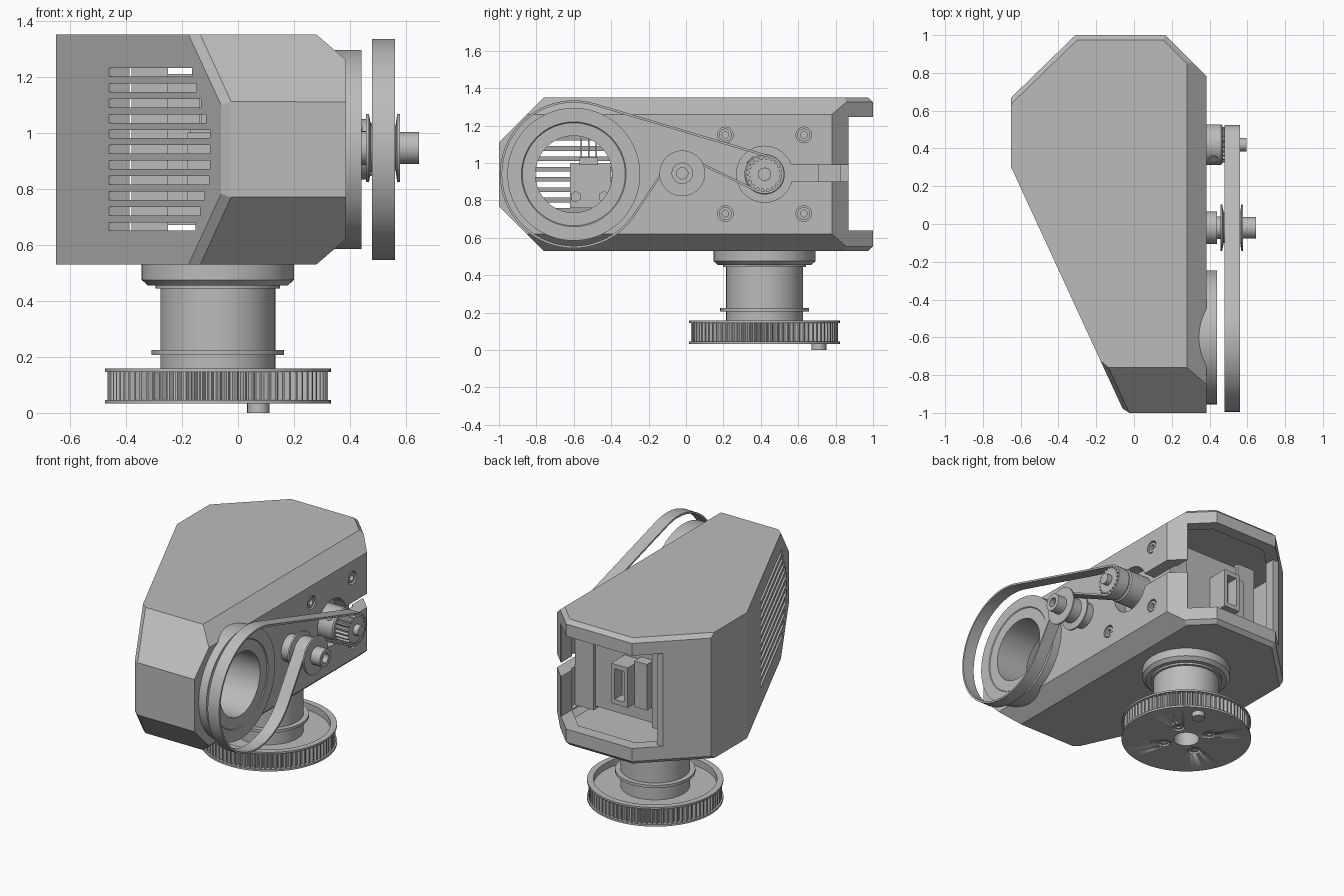
import bpy, bmesh, math
from math import pi, cos, sin
from mathutils import Vector, Matrix

if "Cube" in bpy.data.objects:
    bpy.data.objects.remove(bpy.data.objects["Cube"])

grey = bpy.data.materials.new("machine grey")
grey.use_nodes = True
COLOR = (0.5, 0.5, 0.5, 1)
grey.diffuse_color = COLOR
grey.node_tree.nodes["Principled BSDF"].inputs["Base Color"].default_value = COLOR

ALONG_X = Matrix.Rotation(pi / 2, 4, "Y")   # local z becomes +x
UP = Matrix.Identity(4)


def make(name, bm, smooth=False):
    bmesh.ops.recalc_face_normals(bm, faces=bm.faces)
    mesh = bpy.data.meshes.new(name)
    bm.to_mesh(mesh)
    bm.free()
    mesh.materials.append(grey)
    ob = bpy.data.objects.new(name, mesh)
    bpy.context.collection.objects.link(ob)
    bpy.ops.object.select_all(action="DESELECT")
    ob.select_set(True)
    bpy.context.view_layer.objects.active = ob
    if smooth:
        bpy.ops.object.shade_smooth_by_angle(angle=math.radians(30))
    return ob


def box(name, lo, hi, turn=0.0):
    lo, hi = Vector(lo), Vector(hi)
    bm = bmesh.new()
    m = Matrix.Translation((lo + hi) / 2) @ Matrix.Rotation(turn, 4, "Z") @ Matrix.Diagonal((*(hi - lo), 1))
    bmesh.ops.create_cube(bm, size=1, matrix=m)
    return make(name, bm)


def lathe(name, profile, at, axis=UP, closed=False, steps=64):
    """Spin (radius, height) points about the part's axis."""
    bm = bmesh.new()
    vs = [bm.verts.new((r, 0, h)) for r, h in profile]
    es = [bm.edges.new(p) for p in zip(vs, vs[1:] + vs[:1] if closed else vs[1:])]
    bmesh.ops.spin(bm, geom=vs + es, cent=(0, 0, 0), axis=(0, 0, 1), angle=2 * pi, steps=steps)
    bmesh.ops.remove_doubles(bm, verts=bm.verts, dist=1e-5)
    bm.transform(Matrix.Translation(at) @ axis)
    return make(name, bm, True)


def rod(name, r, h0, h1, at, axis=UP, steps=48):
    return lathe(name, [(0, h0), (r, h0), (r, h1), (0, h1)], at, axis, steps=steps)


def gear(name, teeth, root, tip, inner, h0, h1, at, axis=UP):
    bm = bmesh.new()
    n = teeth * 4
    loops = []
    for inside, h in ((0, h0), (0, h1), (1, h1), (1, h0)):
        loop = []
        for i in range(n):
            r = inner if inside else (tip if i % 4 < 2 else root)
            a = 2 * pi * i / n
            loop.append(bm.verts.new((r * cos(a), r * sin(a), h)))
        loops.append(loop)
    for a, b in zip(loops, loops[1:] + loops[:1]):
        for i in range(n):
            j = (i + 1) % n
            bm.faces.new((a[i], a[j], b[j], b[i]))
    bm.transform(Matrix.Translation(at) @ axis)
    return make(name, bm)


def cut(target, cutter):
    mod = target.modifiers.new("cut", "BOOLEAN")
    mod.operation, mod.solver, mod.object = "DIFFERENCE", "EXACT", cutter
    with bpy.context.temp_override(object=target, active_object=target):
        bpy.ops.object.modifier_apply(modifier=mod.name)
    bpy.data.objects.remove(cutter)


# Housing: a convex body sliced from a block by planes (point, outward normal)
PLANES = [
    ((0, 0, 1.35), (0, 0, 1)), ((0, 0, 0.53), (0, 0, -1)),
    ((0.385, 0, 0), (1, 0, 0)), ((-0.65, 0, 0), (-1, 0, 0)),
    ((0, 1, 0), (0, 1, 0)), ((0, -1, 0), (0, -1, 0)),
    ((0.385, 0.78, 0), (1, 1, 0)), ((-0.31, 1, 0), (-0.33, 0.34, 0)),
    ((-0.65, 0.3, 0), (-1.3, -0.6, 0)),
    ((0, -1, 1.11), (0, -1, 1)), ((0, -1, 0.77), (0, -1, -1)),
    ((0.385, 0, 1.26), (0.09, 0, 0.105)), ((0.385, 0, 0.62), (0.09, 0, -0.105)),
]


def body(name, inset, bevel=0.0):
    bm = bmesh.new()
    bmesh.ops.create_cube(bm, size=6)
    for point, normal in PLANES:
        n = Vector(normal).normalized()
        res = bmesh.ops.bisect_plane(bm, geom=bm.verts[:] + bm.edges[:] + bm.faces[:],
                                     plane_co=Vector(point) - n * inset, plane_no=n, clear_outer=True)
        rim = [g for g in res["geom_cut"] if isinstance(g, bmesh.types.BMEdge)]
        bmesh.ops.contextual_create(bm, geom=rim)
    bmesh.ops.recalc_face_normals(bm, faces=bm.faces)
    if bevel:
        picked = []
        for e in bm.edges:
            a, b = sorted((f.normal for f in e.link_faces), key=lambda v: abs(v.z))
            back_rim = abs(b.z) > 0.9 and a.y > 0.3
            front_left = any(v.x < -0.8 and v.y < -0.3 for v in (a, b)) and min(a.y, b.y) < -0.6
            if back_rim or front_left:
                picked.append(e)
        bmesh.ops.bevel(bm, geom=picked, offset=bevel, segments=1, affect="EDGES")
    return make(name, bm)


housing = body("housing", 0, 0.025)
cut(housing, body("cavity", 0.08))
cut(housing, box("rear_opening", (-1, 0.87, 0.64), (1, 1.2, 1.245)))
cut(housing, box("rear_throat", (-0.4, 0.6, 0.64), (0.29, 1.2, 1.245)))
cut(housing, box("shaft_slot", (0.25, 0.42, 0.9), (0.5, 1.1, 0.99)))

MOTOR = Vector((0, 0.42, 0.94))
WHEEL = Vector((0, -0.6, 0.94))
IDLER = Vector((0, -0.02, 0.945))
cut(housing, rod("shaft_hole", 0.15, 0.28, 0.5, MOTOR, ALONG_X))
cut(housing, rod("wheel_hole", 0.3, 0.2, 0.5, WHEEL, ALONG_X))

# Cooling slots through the slanted side
along = Vector((0.6, -1.3))
for i in range(11):
    z = 0.665 + 0.055 * i
    x0, x1 = -0.46, -0.1 - 0.3 * max(0, abs(z - 0.92) - 0.08)
    x = (x0 + x1) / 2
    y = 0.3 - (x + 0.65) * 1.3 / 0.6
    half = (x1 - x0) / 0.6 * along.length / 2
    cut(housing, box("vent", (x - half, y - 0.15, z - 0.015), (x + half, y + 0.15, z + 0.015),
                     math.atan2(along.y, along.x)))

# Motor mounting screws, sunk flush in the side
for y in (0.21, 0.63):
    for z in (0.73, 1.15):
        spot = (0, y, z)
        cut(housing, rod("bore", 0.042, 0.35, 0.45, spot, ALONG_X, 24))
        lathe("mounting_screw", [(0, 0.35), (0.034, 0.35), (0.034, 0.38), (0.018, 0.38),
                                 (0.018, 0.36), (0, 0.36)], spot, ALONG_X, steps=24)

# Motor with end caps and a cable socket
box("motor_core", (-0.25, 0.15, 0.67), (0.17, 0.69, 1.21))
box("motor_front_cap", (0.17, 0.13, 0.65), (0.305, 0.71, 1.23))
box("motor_rear_cap", (-0.38, 0.13, 0.65), (-0.25, 0.71, 1.23))
socket = box("cable_socket", (-0.16, 0.68, 0.8), (-0.04, 0.83, 1.06))
cut(socket, box("socket_mouth", (-0.135, 0.75, 0.83), (-0.065, 0.9, 1.03)))
box("socket_base", (-0.25, 0.68, 0.78), (-0.16, 0.76, 1.08))

# Sensor block inside the big wheel
box("sensor_block", (-0.18, -0.62, 0.76), (-0.1, -0.4, 1.0))
box("sensor_head", (-0.17, -0.57, 0.99), (-0.08, -0.47, 1.03))
for y in (-0.56, -0.52, -0.48):
    box("sensor_pin", (-0.14, y - 0.005, 1.03), (-0.13, y + 0.005, 1.13))
for y in (-0.59, -0.44):
    rod("sensor_screw", 0.03, -0.1, -0.08, (0, y, 0.82), ALONG_X, 6)

# Big output wheel
lathe("output_wheel", [(0.205, 0.2), (0.31, 0.2), (0.31, 0.3), (0.355, 0.3), (0.355, 0.44),
                       (0.28, 0.44), (0.275, 0.435), (0.205, 0.435)], WHEEL, ALONG_X, True, 96)

# Idler roller
lathe("idler", [(0, 0.37), (0.085, 0.37), (0.085, 0.44), (0.06, 0.44), (0.06, 0.457), (0.122, 0.457),
                (0.122, 0.467), (0.08, 0.475), (0.08, 0.562), (0.122, 0.568), (0.122, 0.578),
                (0.057, 0.578), (0.057, 0.645), (0.03, 0.645), (0.03, 0.61), (0, 0.61)], IDLER, ALONG_X)

# Motor pulley
lathe("pulley_collar", [(0, 0.3), (0.108, 0.3), (0.108, 0.46), (0.1, 0.468), (0, 0.468)], MOTOR, ALONG_X)
rod("motor_shaft", 0.035, 0.46, 0.595, MOTOR, ALONG_X, 32)
gear("motor_pulley", 20, 0.08, 0.094, 0.035, 0.465, 0.56, MOTOR, ALONG_X)
lathe("collar_screw", [(0, 0), (0.025, 0), (0.025, 0.112), (0, 0.112)], MOTOR + Vector((0.42, 0, 0)),
      Matrix.Rotation(pi / 4, 4, "X"), steps=16)


# Belt: arcs around signed circles joined by their common tangents
def belt(name, circles, x0, x1, thick):
    k = len(circles)
    leave = []
    for i in range(k):
        (c1, r1), (c2, r2) = circles[i], circles[(i + 1) % k]
        d = c2 - c1
        leave.append(math.atan2(d.z, d.y) - math.acos((r1 - r2) / d.length))
    path = []
    for i, (c, r) in enumerate(circles):
        a, b = leave[i - 1], leave[i]
        sweep = (b - a) % (2 * pi) if r > 0 else -((a - b) % (2 * pi))
        n = max(8, int(abs(sweep) * 14))
        for j in range(n + 1):
            t = a + sweep * j / n
            out = Vector((0, cos(t), sin(t)))
            path.append((c + out * r, out))
    bm = bmesh.new()
    rings = [[bm.verts.new(p - o * t + Vector((x, 0, 0)))
              for x, t in ((x0, 0), (x1, 0), (x1, thick), (x0, thick))] for p, o in path]
    for a, b in zip(rings, rings[1:] + rings[:1]):
        for j in range(4):
            bm.faces.new((a[j], a[j - 1], b[j - 1], b[j]))
    return make(name, bm, True)


belt("belt", [(WHEEL, 0.395), (IDLER, -0.085), (MOTOR, 0.104)], 0.478, 0.56, 0.012)

# Lower column and its large toothed pulley
BASE = Vector((-0.072, 0.42, 0))
lathe("column", [(0.08, 0.1), (0.205, 0.1), (0.205, 0.207), (0.237, 0.207), (0.237, 0.225),
                 (0.205, 0.225), (0.205, 0.443), (0.222, 0.443), (0.222, 0.455), (0.25, 0.455),
                 (0.272, 0.475), (0.272, 0.54), (0.08, 0.54)], BASE, UP, True, 96)
base = lathe("base_pulley", [(0.08, 0.033), (0.403, 0.033), (0.403, 0.046), (0.375, 0.046), (0.375, 0.146),
                             (0.403, 0.146), (0.403, 0.158), (0.365, 0.158), (0.365, 0.115), (0.08, 0.115)],
             BASE, UP, True, 96)
gear("base_teeth", 80, 0.376, 0.394, 0.37, 0.046, 0.146, BASE)
for i in range(4):
    a = pi * (i / 2 + 0.17)
    spot = BASE + Vector((cos(a), sin(a), 0)) * 0.15
    cut(base, rod("bore", 0.04, 0, 0.07, spot, UP, 24))
    lathe("base_screw", [(0, 0.05), (0.016, 0.05), (0.016, 0.04), (0.032, 0.04), (0.032, 0.07), (0, 0.07)],
          spot, steps=24)
rod("locating_pin", 0.04, 0, 0.05, (0.073, 0.71, 0), steps=24)
